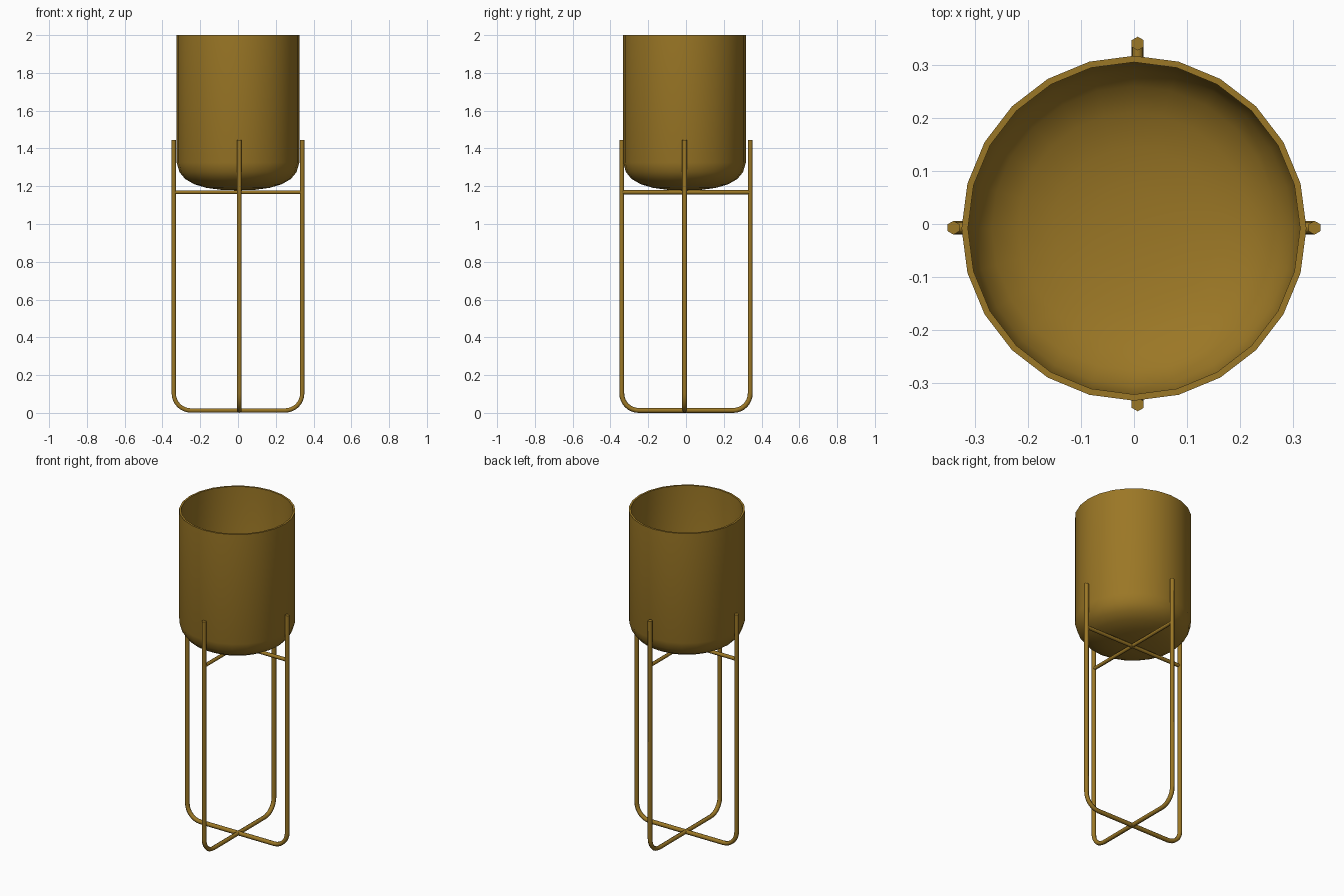
import bpy, bmesh, math
from mathutils import Vector

cube = bpy.data.objects.get("Cube")
if cube:
    bpy.data.objects.remove(cube)

# One brass-brown paint for everything
paint = bpy.data.materials.new("golden_brown_metal")
paint.use_nodes = True
colour = (0.328, 0.185, 0.019, 1)
paint.diffuse_color = colour
paint.node_tree.nodes["Principled BSDF"].inputs["Base Color"].default_value = colour


def finish(bm, name, angle):
    bmesh.ops.recalc_face_normals(bm, faces=bm.faces[:])
    mesh = bpy.data.meshes.new(name)
    bm.to_mesh(mesh)
    bm.free()
    mesh.materials.append(paint)
    obj = bpy.data.objects.new(name, mesh)
    bpy.context.collection.objects.link(obj)
    bpy.ops.object.select_all(action='DESELECT')
    obj.select_set(True)
    bpy.context.view_layer.objects.active = obj
    bpy.ops.object.shade_smooth_by_angle(angle=math.radians(angle))
    return obj


def rod(name, path, side, radius, turn=0.0, sides=6):
    """Sweep a hexagon along a flat path; side is the normal of its plane."""
    bm = bmesh.new()
    path = [Vector(p) for p in path]
    side = Vector(side)
    rings = []
    for i, p in enumerate(path):
        along = (path[min(i + 1, len(path) - 1)] - path[max(i - 1, 0)]).normalized()
        across = side.cross(along)
        angles = [turn + math.tau * k / sides for k in range(sides)]
        rings.append([bm.verts.new(p + radius * (side * math.cos(a) + across * math.sin(a)))
                      for a in angles])
    for a, b in zip(rings, rings[1:]):
        for k in range(sides):
            n = (k + 1) % sides
            bm.faces.new((a[k], a[n], b[n], b[k]))
    bm.faces.new(rings[0])
    bm.faces.new(rings[-1])
    return finish(bm, name, 62)


# Pot: outer wall and rounded base, then the inner wall, spun around its axis
POT_Y, SIDES, WALL = -0.008, 24, 0.012
outer = [(0, 1.178), (0.09, 1.181), (0.165, 1.191), (0.23, 1.21),
         (0.28, 1.238), (0.31, 1.275), (0.325, 1.325), (0.325, 2.0)]
inner = [(max(r - WALL, 0), z + WALL) for r, z in outer[:-1]]
inner.append((outer[-1][0] - WALL, 2.0))
profile = outer + inner[::-1]
bm = bmesh.new()
verts = [bm.verts.new((r, POT_Y, z)) for r, z in profile]
edges = [bm.edges.new(pair) for pair in zip(verts, verts[1:])]
bmesh.ops.spin(bm, geom=verts + edges, cent=(0, POT_Y, 0), axis=(0, 0, 1),
               angle=math.tau, steps=SIDES, use_duplicate=False)
bmesh.ops.remove_doubles(bm, verts=bm.verts[:], dist=0.0005)
finish(bm, "pot", 35)

# Stand: two crossing U-shaped legs, each with a crossbar under the pot
REACH, TOP, BASE, BEND, STEPS = 0.34, 1.445, 0.013, 0.09, 8
half = [(REACH, TOP)]
for k in range(STEPS + 1):
    a = math.pi / 2 * k / STEPS
    half.append((REACH - BEND + BEND * math.cos(a), BASE + BEND - BEND * math.sin(a)))
outline = half + [(-u, z) for u, z in reversed(half)]
bar = [(-REACH, 1.168), (REACH, 1.168)]

for tag, place, side, turn in (
        ("side_to_side", lambda u, z: (u, -0.007, z), (0, 1, 0), 0),
        ("front_to_back", lambda u, z: (0.007, u, z), (1, 0, 0), math.pi / 6)):
    rod("leg_frame_" + tag, [place(*p) for p in outline], side, 0.013, turn)
    rod("crossbar_" + tag, [place(*p) for p in bar], side, 0.011, turn)
